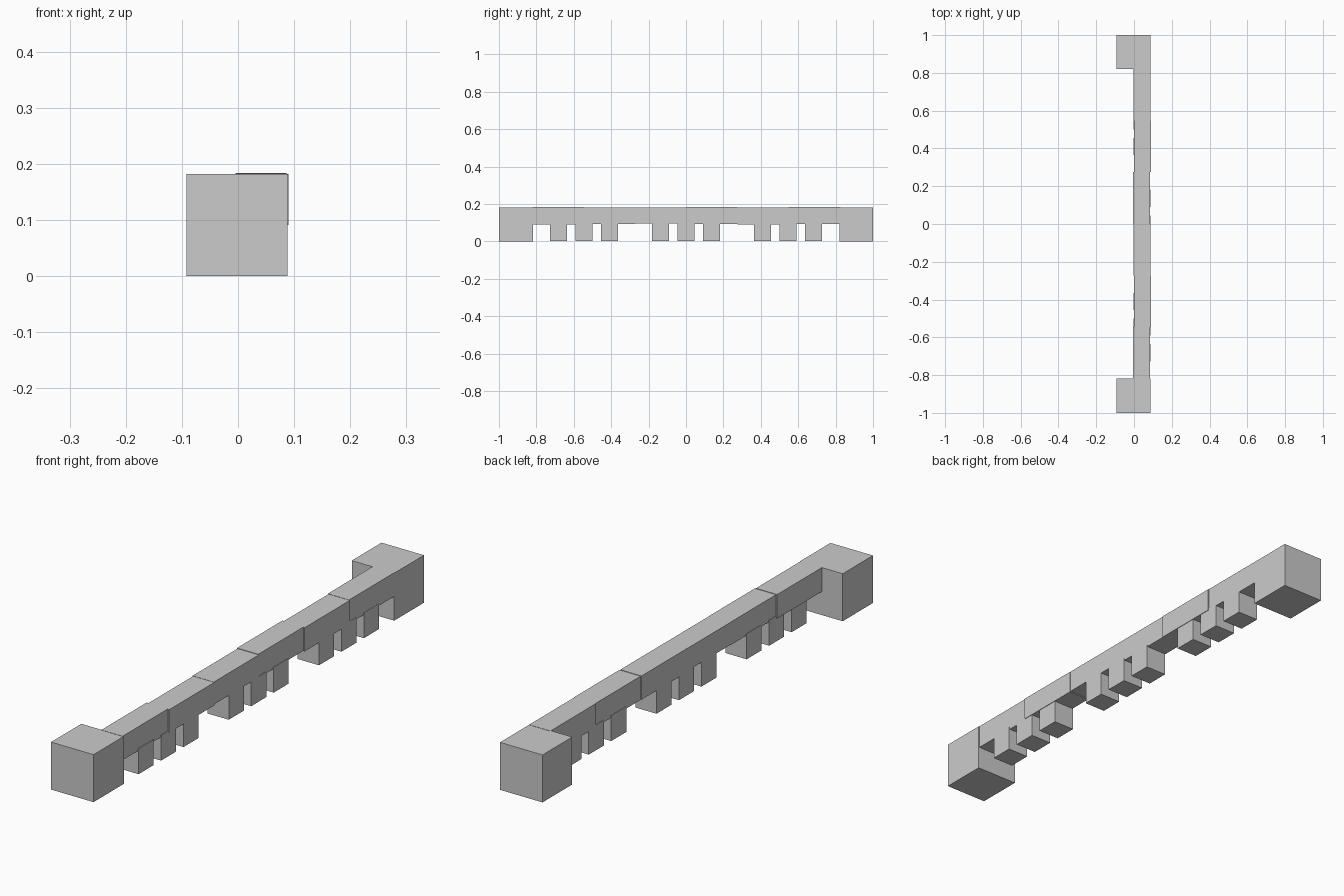
import bpy

if "Cube" in bpy.data.objects:
    bpy.data.objects.remove(bpy.data.objects["Cube"])

stone = bpy.data.materials.new("pale_grey")
stone.diffuse_color = (0.6, 0.6, 0.6, 1)
stone.use_nodes = True
stone.node_tree.nodes["Principled BSDF"].inputs["Base Color"].default_value = stone.diffuse_color


def box(name, x0, x1, y0, y1, z0, z1):
    """Axis-aligned block from its limits."""
    bpy.ops.mesh.primitive_cube_add(size=1, location=((x0 + x1) / 2, (y0 + y1) / 2, (z0 + z1) / 2))
    ob = bpy.context.object
    ob.name = name
    ob.scale = (x1 - x0, y1 - y0, z1 - z0)
    bpy.ops.object.transform_apply(location=False, rotation=False, scale=True)
    ob.data.materials.append(stone)
    return ob


# Large square blocks at both ends
box("front_end_block", -0.092, 0.088, -1.0, -0.817, 0, 0.182)
box("back_end_block", -0.092, 0.088, 0.82, 1.0, 0, 0.182)

# Beam pieces, slightly out of line with each other: y0, y1, x shift, underside, top
beam = [
    (-0.82, -0.545, -0.003, 0.091, 0.183),
    (-0.545, -0.272, 0.002, 0.093, 0.181),
    (-0.272, 0.0, 0.0, 0.096, 0.182),
    (0.0, 0.275, -0.002, 0.093, 0.184),
    (0.275, 0.548, 0.002, 0.091, 0.182),
    (0.548, 0.825, -0.001, 0.092, 0.183),
]
for i, (y0, y1, dx, z0, z1) in enumerate(beam):
    box(f"beam_piece_{i + 1}", -0.002 + dx, 0.088 + dx, y0, y1, z0, z1)

# Three groups of three hanging teeth
for g, centre in enumerate((-0.546, 0.0, 0.546)):
    for k in (-1, 0, 1):
        y = centre + k * 0.136
        box(f"tooth_{g * 3 + k + 2}", -0.002, 0.088, y - 0.0455, y + 0.0455, 0.003, 0.10)
    # Shallow recess fill between the teeth sits a little higher than the wide gaps
